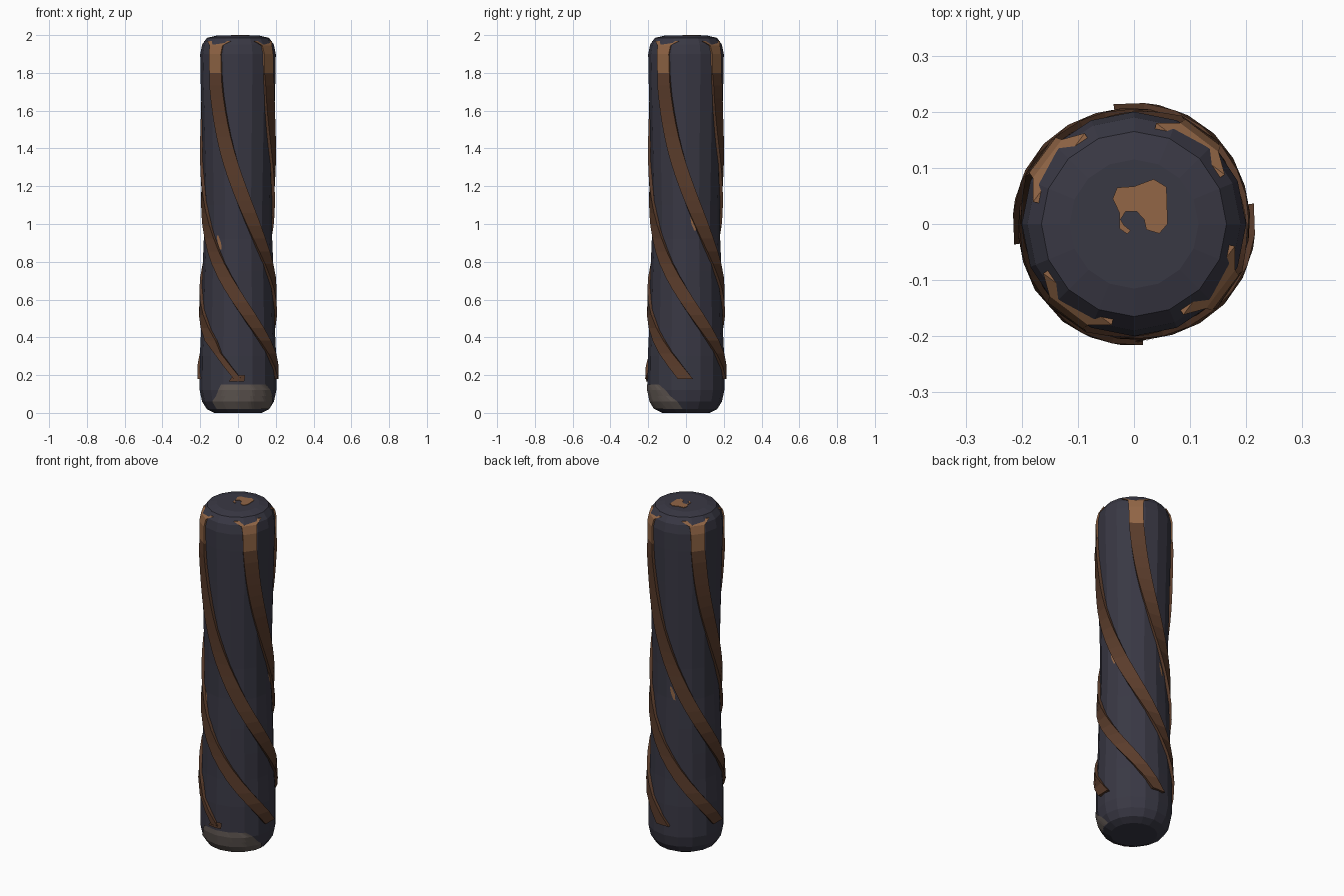
import bpy, bmesh, math

if "Cube" in bpy.data.objects:
    bpy.data.objects.remove(bpy.data.objects["Cube"])

SIDES = 16


def material(name, rgb):
    m = bpy.data.materials.new(name)
    lin = [((c / 255 + 0.055) / 1.055) ** 2.4 for c in rgb]
    m.diffuse_color = (*lin, 1)
    m.use_nodes = True
    m.node_tree.nodes["Principled BSDF"].inputs["Base Color"].default_value = m.diffuse_color
    return m


SLATE = material("slate wrap", (57, 56, 68))
BROWN = material("dark brown leather", (90, 60, 43))
TAN = material("tan leather", (146, 102, 70))
GREY = material("worn grey", (99, 90, 85))

# radius, height of the body outline
PROFILE = [(0.125, 0.0), (0.165, 0.02), (0.19, 0.06), (0.203, 0.12), (0.202, 0.3),
           (0.195, 0.45), (0.192, 0.6), (0.188, 0.75), (0.181, 0.92), (0.181, 1.1),
           (0.186, 1.3), (0.193, 1.6), (0.199, 1.8), (0.2, 1.9), (0.19, 1.95),
           (0.165, 1.985), (0.115, 1.997)]
# height, twist in degrees of a strap
TWIST = [(0.18, 179), (0.3, 153), (0.4, 130), (0.6, 90), (0.8, 55), (1.0, 25),
         (1.2, 0), (1.4, -19), (1.6, -31), (1.8, -37), (2.0, -37)]


def lerp_table(table, t):
    for (a, va), (b, vb) in zip(table, table[1:]):
        if t <= b:
            return va + (vb - va) * (t - a) / (b - a)
    return table[-1][1]


def body_radius(z):
    return lerp_table([(h, r) for r, h in PROFILE], z)


def facet_radius(z, phi):
    step = 2 * math.pi / SIDES
    off = (phi % step) - step / 2
    return body_radius(z) * math.cos(step / 2) / math.cos(off)


def twist(z):
    spread = 0.08 * min(1, max(0, (z - 0.18) / 0.08))
    return math.radians(sum(lerp_table(TWIST, z + k * spread) for k in (-1, -0.5, 0, 0.5, 1)) / 5)


def polar(r, phi, z):
    return (r * math.sin(phi), -r * math.cos(phi), z)


def finish(name, bm, *mats):
    bmesh.ops.recalc_face_normals(bm, faces=bm.faces)
    me = bpy.data.meshes.new(name)
    bm.to_mesh(me)
    bm.free()
    for m in mats:
        me.materials.append(m)
    ob = bpy.data.objects.new(name, me)
    bpy.context.collection.objects.link(ob)
    return ob


def loft(bm, rings, capped=True):
    rows = [[bm.verts.new(p) for p in ring] for ring in rings]
    n = len(rows[0])
    for a, b in zip(rows, rows[1:]):
        for i in range(n):
            j = (i + 1) % n
            bm.faces.new((a[i], a[j], b[j], b[i]))
    if capped:
        bm.faces.new(rows[0])
        bm.faces.new(rows[-1])


# Faceted grip body
bm = bmesh.new()
loft(bm, [[polar(r, 2 * math.pi * i / SIDES, z) for i in range(SIDES)] for r, z in PROFILE])
finish("grip_body", bm, SLATE)


# Four spiral straps, flared and folded in at the top
def strap(name, start, torn=False):
    heights = [0.18 + 1.62 * i / 24 for i in range(25)] + [1.9, 1.945, 1.968]
    rings = []
    for z in heights:
        r = body_radius(z)
        half = 0.038 / r
        out = 0.014 if z < 1.75 else 0.008
        if z > 1.93:
            half *= 1.1 if z < 1.95 else 2.0
            out = 0.007
        if torn and z < 0.33:
            half *= 0.5
        c = start + twist(z)
        rings.append([polar(r - 0.012, c - half, z), polar(r + out, c - half, z),
                      polar(r + out, c + half, z), polar(r - 0.012, c + half, z)])
    bm = bmesh.new()
    loft(bm, rings)
    for f in bm.faces:
        f.material_index = 1 if f.calc_center_median().z > 1.8 else 0
    finish(name, bm, BROWN, TAN)


for i, side in enumerate(("front", "right", "back", "left")):
    strap(side + "_strap", i * math.pi / 2, torn=(side == "back"))


# Thin patches that hug the body
def patch(name, rows, mat, lift=0.004, cols=24):
    bm = bmesh.new()
    grid = []
    for z, left, right in rows:
        line = []
        for i in range(cols + 1):
            p = math.radians(left + (right - left) * i / cols)
            line.append(bm.verts.new(polar(facet_radius(z, p) + lift, p, z)))
        grid.append(line)
    for a, b in zip(grid, grid[1:]):
        for i in range(cols):
            bm.faces.new((a[i], a[i + 1], b[i + 1], b[i]))
    finish(name, bm, mat)


patch("worn_base_patch", [(0.02, -42, 84), (0.06, -45, 76), (0.09, -36, 65),
                          (0.12, -31, 58), (0.15, -26, 46)], GREY)
patch("torn_strap_hook", [(0.165, -14, 9), (0.185, -10, 10), (0.2, 2, 10)], BROWN, 0.009, 6)
for i, (phi, z) in enumerate(((103, 1.0), (-32, 0.9), (193, 0.95))):
    patch("strap_fleck_%d" % i, [(z - 0.035, phi + 1, phi + 4), (z, phi - 4, phi + 3),
                                 (z + 0.04, phi - 6, phi - 3)], TAN, 0.005, 4)

# Worn tan spot on the top
bm = bmesh.new()
spot = [(-0.038, 0.045), (-0.03, 0.065), (0.0, 0.067), (0.035, 0.08), (0.058, 0.066),
        (0.06, 0.0), (0.045, -0.017), (0.022, -0.01), (0.018, 0.008), (0.005, 0.022),
        (-0.015, 0.022), (-0.024, 0.008), (-0.018, -0.002), (-0.006, -0.012),
        (-0.012, -0.018), (-0.026, -0.008), (-0.026, 0.02)]
loft(bm, [[(x, y, z) for x, y in spot] for z in (1.994, 2.0)])
finish("top_spot", bm, TAN)
